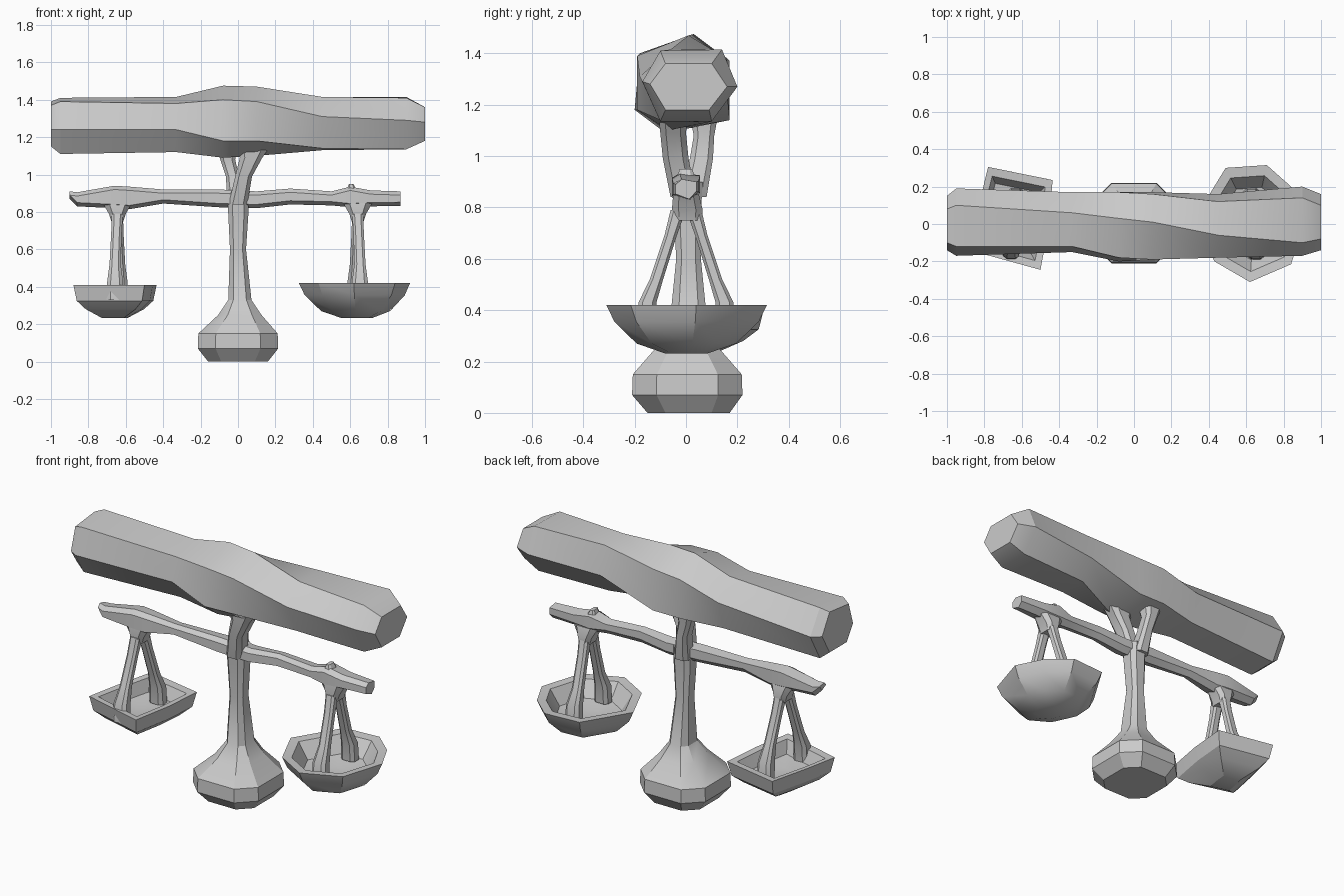
import bpy, bmesh, math
from mathutils import Vector

stone = bpy.data.materials.new("grey_stone")
stone.diffuse_color = (0.6, 0.6, 0.6, 1)


def loft(name, rings):
    """Skin a list of equal-length point rings and cap both ends."""
    bm = bmesh.new()
    loops = [[bm.verts.new(p) for p in ring] for ring in rings]
    n = len(loops[0])
    for a, b in zip(loops, loops[1:]):
        for i in range(n):
            j = (i + 1) % n
            bm.faces.new((a[i], a[j], b[j], b[i]))
    bm.faces.new(loops[0])
    bm.faces.new(loops[-1])
    bmesh.ops.recalc_face_normals(bm, faces=bm.faces)
    mesh = bpy.data.meshes.new(name)
    bm.to_mesh(mesh)
    bm.free()
    mesh.materials.append(stone)
    ob = bpy.data.objects.new(name, mesh)
    bpy.context.collection.objects.link(ob)
    bpy.ops.object.select_all(action='DESELECT')
    ob.select_set(True)
    bpy.context.view_layer.objects.active = ob
    bpy.ops.object.shade_smooth_by_angle(angle=math.radians(30))
    return ob


def block_ring(cx, cy, z, hx, hy, cut=0.22):
    """Horizontal rectangle with clipped corners."""
    k = 1 - 2 * cut
    pts = [(1, -k), (1, k), (k, 1), (-k, 1), (-1, k), (-1, -k), (-k, -1), (k, -1)]
    return [(cx + hx * u, cy + hy * v, z) for u, v in pts]


# Heavy six-sided log, slightly twisted along its length: x, then (y, z) pairs
log = [
    (-1.0, (.08, 1.39), (-.10, 1.37), (-.14, 1.24), (-.08, 1.15), (.08, 1.15), (.15, 1.27)),
    (-.95, (.10, 1.41), (-.12, 1.39), (-.17, 1.24), (-.09, 1.11), (.10, 1.11), (.19, 1.27)),
    (-.33, (.06, 1.415), (-.12, 1.38), (-.15, 1.24), (-.07, 1.12), (.12, 1.13), (.17, 1.30)),
    (-.08, (.03, 1.475), (-.18, 1.40), (-.20, 1.18), (-.08, 1.09), (.17, 1.14), (.17, 1.37)),
    (.10, (.01, 1.47), (-.19, 1.39), (-.19, 1.18), (-.07, 1.10), (.17, 1.14), (.16, 1.38)),
    (.45, (-.06, 1.415), (-.18, 1.31), (-.10, 1.14), (.08, 1.13), (.16, 1.25), (.12, 1.415)),
    (.90, (-.10, 1.41), (-.17, 1.29), (-.10, 1.135), (.10, 1.135), (.20, 1.27), (.14, 1.415)),
    (1.0, (-.08, 1.36), (-.14, 1.28), (-.08, 1.18), (.09, 1.18), (.16, 1.27), (.10, 1.36)),
]
loft("log", [[(x, y, z) for y, z in pts] for x, *pts in log])

# Column with a wide base
loft("column", [block_ring(*r) for r in [
    (0, .01, 0, .16, .16), (0, .005, .07, .215, .215), (0, .005, .15, .212, .212),
    (.01, .005, .25, .115, .125), (.01, .01, .33, .062, .075), (0, .01, .6, .043, .048),
    (.002, .005, .81, .055, .055), (.002, .005, .9, .055, .06)]])

# Fork that carries the log
loft("front_fork", [block_ring(*r) for r in [
    (.0, -.01, .84, .05, .05), (.03, -.04, .99, .045, .05), (.07, -.05, 1.09, .06, .05),
    (.09, -.05, 1.19, .11, .06)]])
loft("back_fork", [block_ring(*r) for r in [
    (-.01, .03, .84, .045, .05), (-.03, .06, .99, .035, .045), (-.055, .07, 1.08, .04, .04),
    (-.06, .07, 1.19, .07, .06)]])

# Crossbeam: x, low z, high z, half width
beam = [(-.9, .87, .91, .03), (-.86, .83, .905, .045), (-.66, .82, .94, .055),
        (-.58, .815, .935, .05), (-.4, .845, .92, .035), (-.1, .825, .92, .045),
        (.1, .82, .91, .045), (.28, .84, .925, .035), (.5, .835, .91, .04),
        (.6, .825, .935, .055), (.71, .83, .915, .05), (.87, .832, .91, .04)]
loft("crossbeam", [[(x, -w, a + .02), (x, -w, b - .02), (x, -w * .4, b), (x, w, b - .01),
                    (x, w, a + .03), (x, w * .3, a)] for x, a, b, w in beam])

# Hangers: a flared head and two spreading legs on each end of the beam
for side, cx in (("left", -.645), ("right", .64)):
    loft(side + "_hanger_head", [block_ring(*r) for r in [
        (cx, .005, .75, .032, .055), (cx, .005, .79, .045, .06), (cx, 0, .85, .08, .05)]])
    shift = .012 if side == "left" else -.012
    for tag, s in (("front", -1), ("back", 1)):
        loft(f"{side}_{tag}_leg", [block_ring(*r) for r in [
            (cx, s * .03, .79, .03, .03), (cx + shift * s * .4, s * .06, .69, .028, .024),
            (cx + shift * s, s * .115, .52, .03, .026),
            (cx + shift * s, s * .15, .43, .042, .035),
            (cx + shift * s, s * .155, .33, .045, .035)]])

# Knobs rising above the beam at the right hanger
loft("beam_knob", [block_ring(*r) for r in [(.61, 0, .88, .045, .045), (.605, 0, .95, .012, .025)]])


def pan(name, outline, centre, levels):
    """Hollow pan: the outline scaled about its centre at each (scale, z)."""
    c = Vector(centre)
    loft(name, [[(*(c + (Vector(p) - c) * s), z) for p in outline] for s, z in levels])


# Angular left pan
pan("left_pan", [(-.78, .305), (-.435, .235), (-.455, 0), (-.50, -.245), (-.88, -.14), (-.84, .06)],
    (-.66, .03),
    [(.30, .232), (.70, .28), (.92, .325), (1, .41), (.82, .405), (.68, .335), (.25, .32)])

# Rounder right pan
pan("right_pan", [(.49, .30), (.71, .315), (.84, .2), (.92, .04), (.84, -.215), (.62, -.31),
                  (.43, -.2), (.325, .03)], (.64, 0),
    [(.27, .232), (.62, .27), (.90, .355), (1, .42), (.82, .415), (.62, .325), (.25, .305)])
